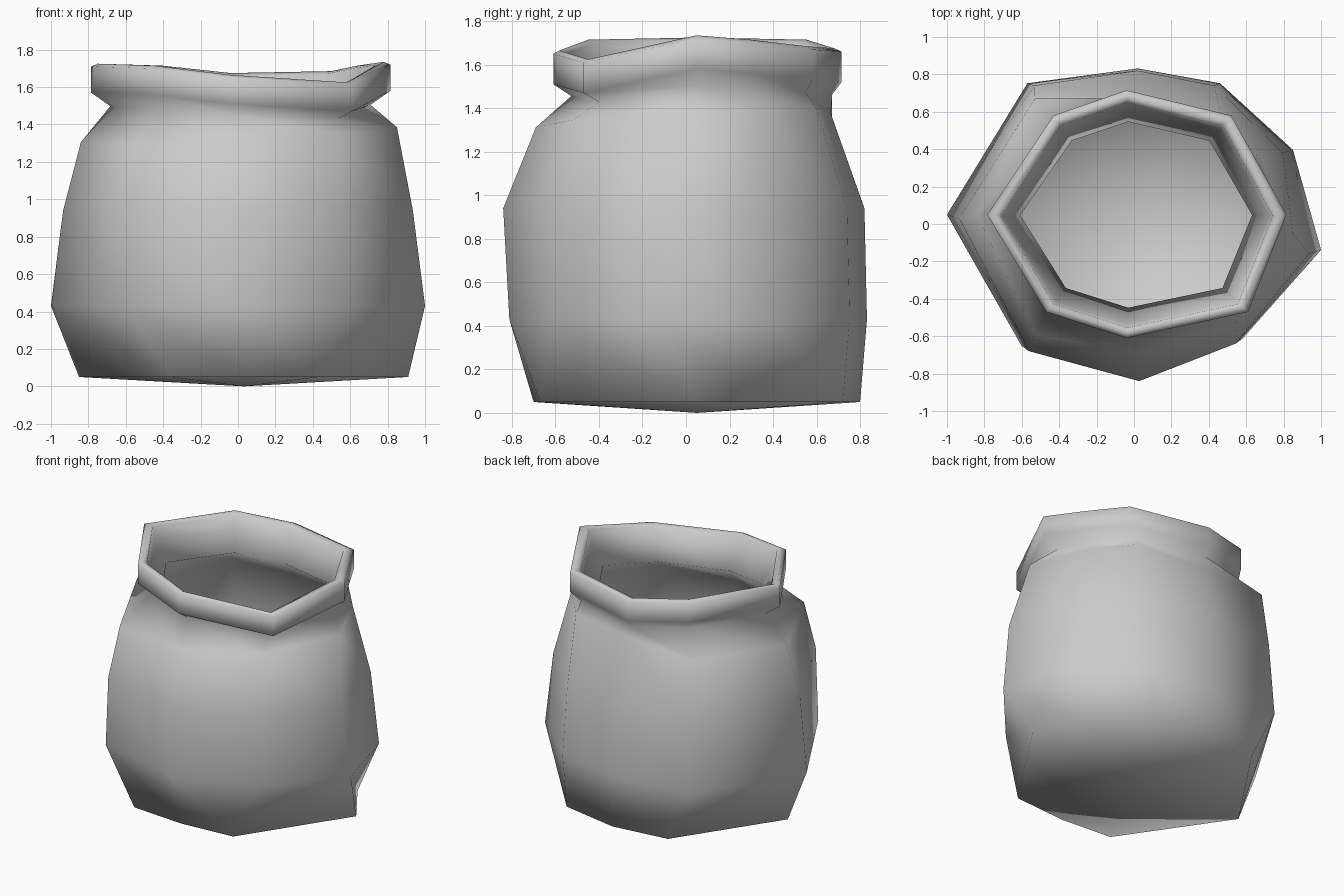
import bpy, bmesh

if "Cube" in bpy.data.objects:
    bpy.data.objects.remove(bpy.data.objects["Cube"])

# plan outlines with matching columns: W NW N NNE ENE E SE S SW
BASE = [(-.85, .05), (-.38, .75), (.03, .80), (.45, .72), (.69, .38),
        (.91, .05), (.43, -.67), (.03, -.70), (-.36, -.67)]
BELLY = [(-1, .05), (-.57, .76), (.02, .84), (.46, .76), (.85, .40),
         (1, -.14), (.58, -.62), (.03, -.82), (-.60, -.66)]
SHOULDER = [(-.84, .05), (-.53, .67), (-.02, .665), (.46, .60), (.68, .34),
            (.85, -.05), (.55, -.52), (.03, -.69), (-.53, -.59)]
RIM = [(-.785, .05), (-.43, .58), (-.04, .715), (.52, .58), (.67, .31),
       (.815, .05), (.61, -.47), (-.04, -.61), (-.47, -.47)]
# sagging height of the mouth around the rim
SAG = [.04, .03, -.01, .0, .03, .05, -.06, -.02, .03]
N = len(RIM)


def ring(outline, sx, sy, z, sag=0.0, oy=0.0, tilt=0.0):
    """One scaled loop; sag follows the mouth, tilt rises to the back right."""
    return [(x * sx, y * sy + oy, z + sag * s + tilt * (x + y))
            for (x, y), s in zip(outline, SAG)]


rings = [
    # outside of the sack, from the base up
    ring(BASE, 1, 1, .05),
    ring(BELLY, 1, .99, .43),
    ring(BELLY, .935, 1, .94, oy=-.02),
    ring(SHOULDER, 1, 1, 1.345, tilt=.05),
    ring(RIM, .87, .905, 1.47, sag=.7, oy=.025),
    # rolled cuff
    ring(RIM, 1, 1, 1.53, sag=1),
    ring(RIM, 1, 1, 1.67, sag=1),
    ring(RIM, .955, .955, 1.685, sag=1),
    ring(RIM, .91, .91, 1.67, sag=1),
    # inside of the sack, down to the floor
    ring(RIM, .89, .88, 1.58, sag=1),
    ring(RIM, .775, .75, 1.45, sag=.7, oy=.01),
    ring(SHOULDER, .92, .90, 1.32, tilt=.05),
    ring(BELLY, .87, .92, .93),
    ring(BELLY, .93, .93, .45),
    ring(BASE, .93, .92, .11),
]

bm = bmesh.new()
loops = [[bm.verts.new(p) for p in r] for r in rings]
for a, b in zip(loops, loops[1:]):
    for i in range(N):
        j = (i + 1) % N
        bm.faces.new((a[i], a[j], b[j], b[i]))
# base and inner floor fans
for loop, z in ((loops[0], 0), (loops[-1], .065)):
    c = bm.verts.new((.03, .05, z))
    for i in range(N):
        bm.faces.new((loop[i], loop[(i + 1) % N], c))
bmesh.ops.recalc_face_normals(bm, faces=bm.faces)
for f in bm.faces:
    f.smooth = True

mesh = bpy.data.meshes.new("open_sack")
bm.to_mesh(mesh)
bm.free()
sack = bpy.data.objects.new("open_sack", mesh)
bpy.context.collection.objects.link(sack)
